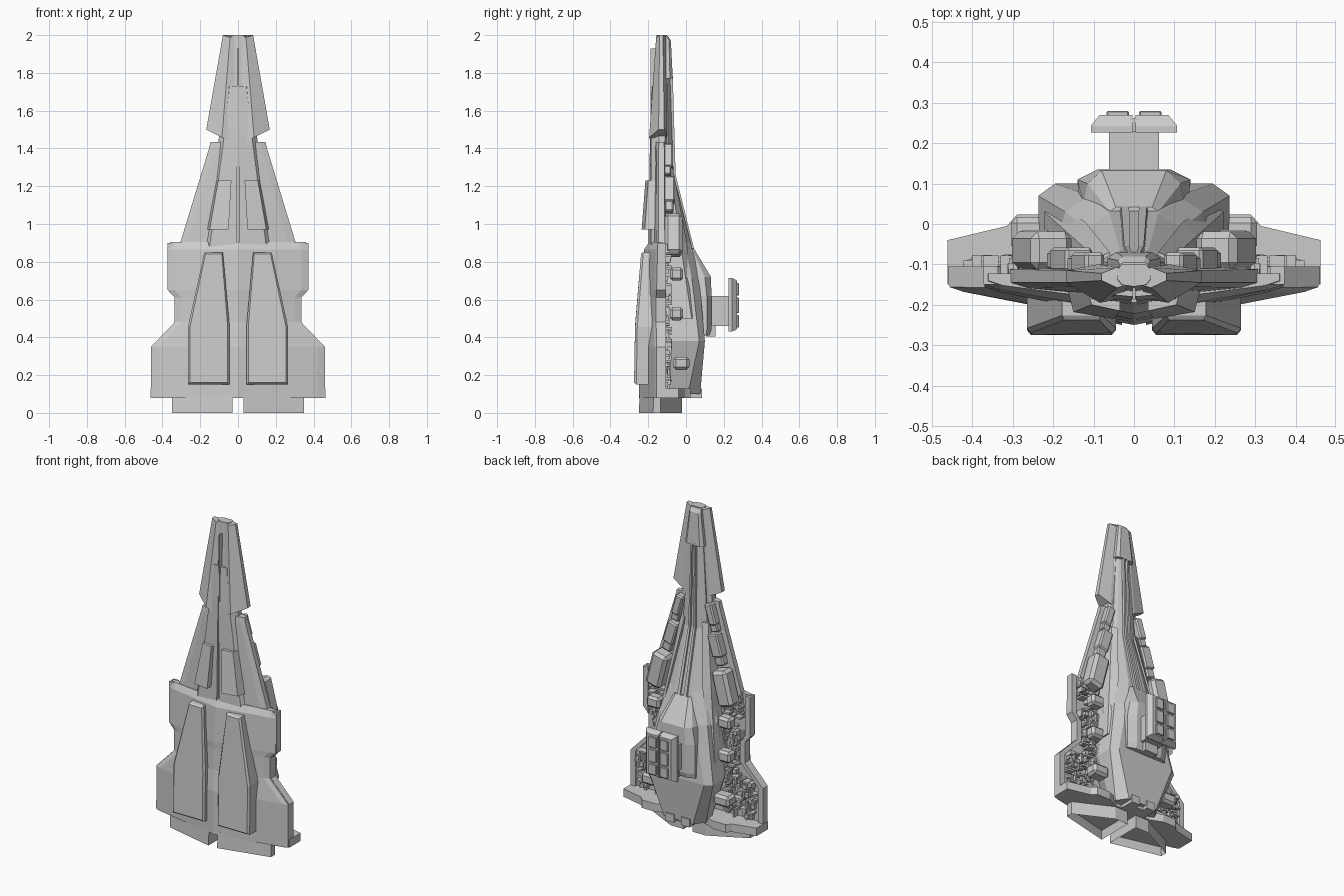
import bpy, bmesh, math, random
from mathutils import Matrix, Vector

random.seed(4)


def finish(name, bm, mirror=False, bevel=0.0):
    bmesh.ops.recalc_face_normals(bm, faces=bm.faces[:])
    me = bpy.data.meshes.new(name)
    bm.to_mesh(me)
    bm.free()
    ob = bpy.data.objects.new(name, me)
    bpy.context.collection.objects.link(ob)
    if bevel:
        b = ob.modifiers.new("bevel", 'BEVEL')
        b.width, b.segments, b.limit_method = bevel, 1, 'ANGLE'
    if mirror:
        ob.modifiers.new("mirror", 'MIRROR')
    return ob


def loft_bm(sections, axis='z', sym=False):
    """Join matching outlines; sym reflects a half outline across x = 0."""
    bm = bmesh.new()
    rings = []
    for t, pts in sections:
        pts = list(pts)
        if sym:
            pts += [(-a, b) for a, b in reversed(pts) if a > 0]
        ring = []
        for a, b in pts:
            h = t(b) if callable(t) else t
            ring.append(bm.verts.new((a, b, h) if axis == 'z' else (a, h, b)))
        rings.append(ring)
    n = len(rings[0])
    for r, s in zip(rings, rings[1:]):
        for i in range(n):
            bm.faces.new((r[i], r[(i + 1) % n], s[(i + 1) % n], s[i]))
    bm.faces.new(rings[0])
    bm.faces.new(rings[-1])
    return bm


def loft(name, sections, axis='z', sym=False, mirror=False, bevel=0.0):
    return finish(name, loft_bm(sections, axis, sym), mirror, bevel)


def add_box(bm, c, s, ry=0.0):
    m = Matrix.Translation(c) @ Matrix.Rotation(ry, 4, 'Y') @ Matrix.Diagonal((*s, 1))
    bmesh.ops.create_cube(bm, size=1, matrix=m)


def box(name, c, s, ry=0.0, bevel=0.0, mirror=True):
    bm = bmesh.new()
    add_box(bm, c, s, ry)
    return finish(name, bm, mirror, bevel)


# Broad rear belly armour, folded along the centre line
def belly(z, x, yc, ye):
    return z, [(0, yc), (x - .035, ye), (x, ye + .012), (x, -.122), (0, -.122)]

loft("belly_armour", [belly(.08, .457, -.25, -.168), belly(.35, .457, -.25, -.168),
                      belly(.48, .333, -.243, -.17), belly(.61, .333, -.238, -.17),
                      belly(.65, .37, -.236, -.168), belly(.865, .37, -.222, -.162),
                      belly(.905, .36, -.195, -.152)], sym=True)

# Raised rim around the side trenches
edge = [(.46, .08), (.46, .35), (.335, .48), (.335, .61), (.372, .65), (.372, .9)]
rim = edge + [(x - .035, z) for x, z in reversed(edge)]
loft("armour_rim", [(-.15, rim), (-.105, rim)], 'y', mirror=True)

# Long belly pods
pod = [(.045, .15), (.265, .15), (.265, .455), (.178, .85), (.08, .85), (.045, .46)]
inner = [(.055, .16), (.255, .16), (.255, .45), (.172, .842), (.086, .842), (.055, .46)]
def pod_y(z):
    return -.275 if z < .2 else -.27 if z < .5 else -.238
loft("belly_pod", [(-.15, pod), (lambda z: pod_y(z) + .012, pod), (pod_y, inner)], 'y', mirror=True)

# Fore hull, nose core and nose fins
loft("fore_hull", [(.88, [(0, -.185), (.27, -.158), (.312, -.145), (.312, -.112), (0, -.1)]),
                   (1.405, [(0, -.18), (.125, -.155), (.152, -.145), (.152, -.115), (0, -.1)]),
                   (1.435, [(0, -.178), (.12, -.153), (.146, -.143), (.146, -.117), (0, -.1)])], sym=True)
loft("nose_core", [(1.38, [(0, -.182), (.09, -.17), (.11, -.145), (.11, -.11), (.05, -.09)]),
                   (2.0, [(0, -.155), (.03, -.15), (.042, -.135), (.042, -.115), (.03, -.1)])], sym=True)
bm = loft_bm([(1.5, [(.03, -.185), (.085, -.195), (.168, -.145), (.168, -.115), (.09, -.1), (.03, -.1)]),
              (2.0, [(.015, -.15), (.042, -.158), (.08, -.14), (.08, -.122), (.045, -.108), (.015, -.105)])])
for v in bm.verts:  # swept fin ends
    if v.co.z < 1.6:
        v.co.z -= max(0, .168 - v.co.x) * .5
    elif .03 < v.co.x < .06:
        v.co.z -= .012
finish("nose_fin", bm, True)

# Belly strakes stepping down the fore hull, with rear blocks
loft("belly_strake", [(.88, [(.008, -.14), (.008, -.2), (.15, -.185), (.2, -.14)]),
                      (1.49, [(.006, -.14), (.006, -.19), (.07, -.185), (.092, -.14)]),
                      (1.73, [(.004, -.13), (.004, -.18), (.045, -.176), (.06, -.13)])], mirror=True)
loft("keel_block", [(.97, [(.05, -.15), (.05, -.235), (.15, -.218), (.167, -.15)]),
                    (1.23, [(.035, -.15), (.035, -.215), (.105, -.2), (.118, -.15)])], mirror=True)
box("keel_rail", (0, -.17, 1.42), (.008, .035, 1.02), mirror=False)

# Upper hull, widest behind the middle
loft("upper_hull", [(.1, [(.1, -.12), (.15, -.03), (.145, .01), (.1, .075)]),
                    (.38, [(.2, -.12), (.235, -.04), (.237, .07), (.195, .1)]),
                    (.72, [(.18, -.12), (.19, -.04), (.17, .03), (.11, .07)]),
                    (.9, [(.15, -.12), (.15, -.06), (.12, -.01), (.06, .025)]),
                    (1.26, [(.09, -.12), (.085, -.09), (.06, -.075), (.035, -.066)]),
                    (1.78, [(.055, -.12), (.05, -.1), (.035, -.09), (.02, -.085)])], sym=True)
loft("nose_cap", [(1.77, [(.065, -.11), (.065, -.085), (.045, -.07)]),
                  (1.97, [(.04, -.11), (.04, -.09), (.028, -.08)]),
                  (1.995, [(.036, -.11), (.036, -.1), (.026, -.095)])], sym=True)
# Twin spine rails and flanking strakes
loft("spine_rail", [(.86, [(.012, 0), (.012, .045), (.032, .045), (.045, 0)]),
                    (1.26, [(.01, -.1), (.01, -.055), (.024, -.055), (.032, -.1)]),
                    (1.78, [(.008, -.11), (.008, -.07), (.016, -.07), (.022, -.11)])], mirror=True)
loft("flank_strake", [(.5, [(.19, -.1), (.222, -.1), (.222, .03), (.19, .05)]),
                      (.9, [(.12, -.1), (.165, -.1), (.155, -.03), (.12, .005)]),
                      (1.3, [(.06, -.12), (.1, -.12), (.095, -.085), (.06, -.07)])], mirror=True)

# Raised command block, neck and head
loft("command_block", [(.41, [(.12, 0), (.135, .06), (.14, .105), (.09, .125)]),
                       (.44, [(.12, 0), (.135, .06), (.14, .11), (.09, .135)]),
                       (.62, [(.12, 0), (.135, .06), (.14, .11), (.09, .135)]),
                       (.72, [(.1, 0), (.125, .05), (.115, .1), (.08, .132)]),
                       (.87, [(.06, -.01), (.065, .01), (.06, .03), (.045, .042)])], sym=True)
box("tower_neck", (0, .17, .54), (.125, .14, .16), mirror=False)
box("neck_foot", (0, .13, .435), (.09, .05, .06), mirror=False)

def rect(x0, x1, z0, z1):
    return [(x0, z0), (x1, z0), (x1, z1), (x0, z1)]
loft("tower_head", [(.226, rect(.004, .107, .43, .715)), (.243, rect(.004, .107, .43, .715)),
                    (.27, rect(.004, .085, .445, .7))], 'y', mirror=True)
box("head_core", (0, .245, .572), (.02, .035, .27), mirror=False)
for z, h in ((.485, .065), (.57, .08), (.655, .065)):
    box("head_panel", (.04, .273, z), (.055, .014, h), bevel=.003)

# Stern bar across the back and its centre block
bar = [(0, -.15), (.462, -.15), (.462, -.04), (.315, -.005), (.29, .023), (.2, .023), (.12, -.01), (0, -.01)]
loft("stern_bar", [(.08, bar[1:-1] + [(0, -.01), (0, -.15)]), (.13, bar[1:-1] + [(0, -.01), (0, -.15)])], mirror=True)
box("stern_block", (.055, .035, .105), (.06, .1, .05))
box("stern_step", (0, .01, .12), (.09, .08, .08), mirror=False)

# Engine nozzles with sunken mouths
bm = loft_bm([(0, [(.03, -.25), (.35, -.175), (.35, -.135), (.12, -.02), (.03, -.02)]),
              (.1, [(.03, -.245), (.35, -.17), (.35, -.135), (.12, -.02), (.03, -.02)])])
mouth = min(bm.faces, key=lambda f: f.calc_center_median().z)
bmesh.ops.recalc_face_normals(bm, faces=bm.faces[:])
bmesh.ops.inset_region(bm, faces=[mouth], thickness=.016)
bmesh.ops.translate(bm, verts=mouth.verts[:], vec=Vector((0, 0, .05)))
finish("engine_nozzle", bm, True)

# Gun housings in the trenches and along the fore edges
for c, s, ry, bv in (((.25, -.025, .262), (.11, .085, .07), 0, .015),
                     ((.245, -.05, .525), (.09, .07, .07), 0, .014),
                     ((.245, -.05, .735), (.09, .07, .07), 0, .014),
                     ((.228, -.066, .94), (.105, .095, .22), -.25, .018),
                     ((.18, -.09, 1.09), (.06, .05, .06), -.29, .008),
                     ((.155, -.088, 1.18), (.07, .06, .14), -.29, .008),
                     ((.135, -.1, 1.28), (.05, .04, .05), -.29, .006),
                     ((.115, -.095, 1.36), (.05, .05, .13), -.29, .008)):
    box("gun_housing", c, s, ry, bv)

# Machinery filling the trenches
bm = bmesh.new()
for x0, x1, z0, z1, n in ((.2, .41, .15, .38, 75), (.2, .29, .38, .6, 35), (.18, .32, .6, .88, 50)):
    for i in range(n):
        h = random.uniform(.02, .05)
        w, d = random.choice(((.012, .045), (.04, .012), (.025, .025)))
        add_box(bm, (random.uniform(x0, x1), -.125 + h / 2, random.uniform(z0, z1)), (w, h, d))
finish("trench_machinery", bm, True)
